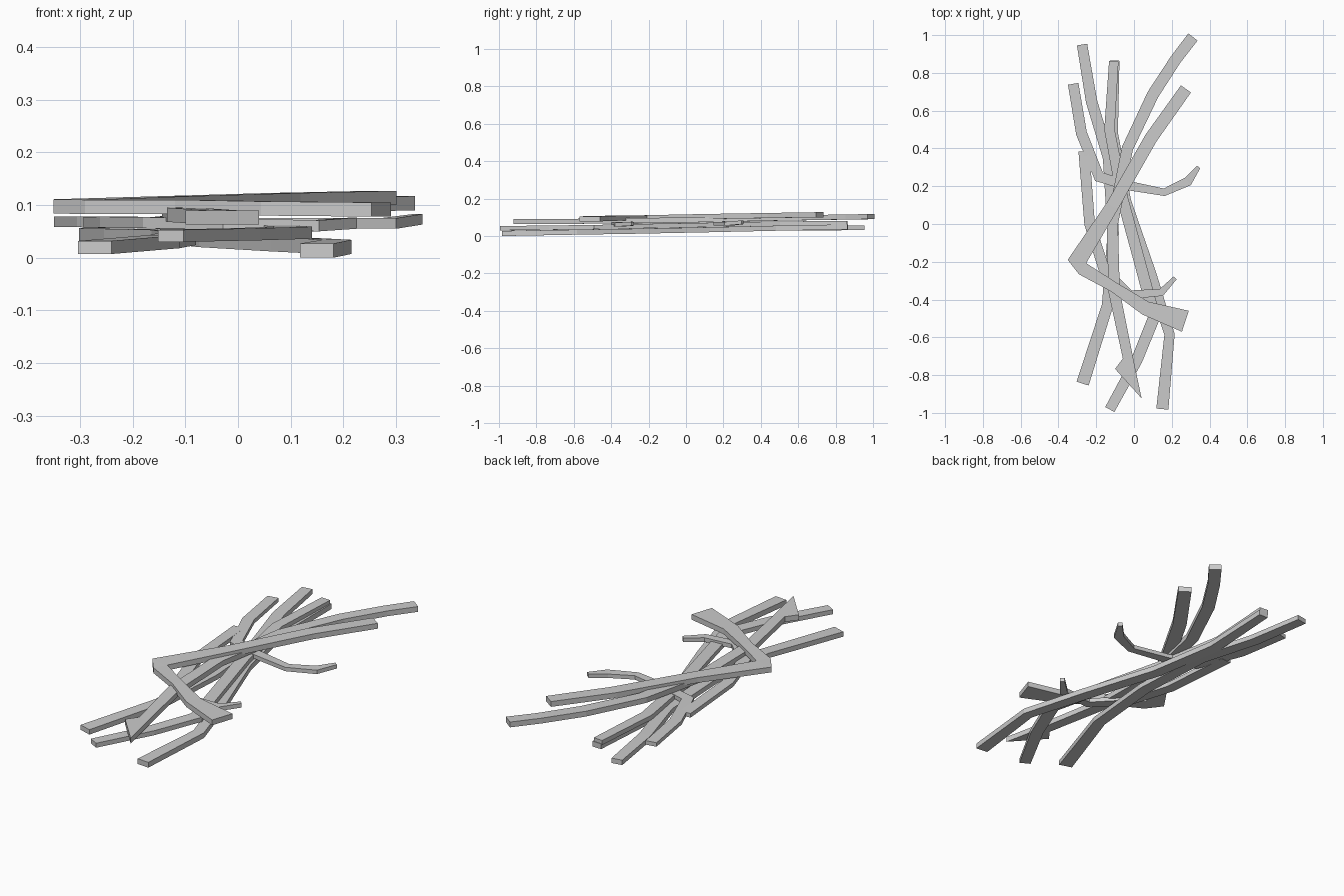
import bpy, bmesh, math
from mathutils import Vector


def stick(name, pts, thick=0.027, cuts={}):
    """Sweep a flat plank along points (x, y, z_bottom, width).
    cuts maps a point index to the angle of its cross edge in degrees."""
    bm = bmesh.new()
    rings = []
    P = [Vector(p[:2]) for p in pts]
    n = len(P)
    for i, (x, y, z, w) in enumerate(pts):
        d_in = (P[i] - P[max(i - 1, 0)]) if i else (P[1] - P[0])
        d_out = (P[i + 1] - P[i]) if i < n - 1 else d_in
        d = d_in.normalized() + d_out.normalized()
        side = Vector((-d.y, d.x)).normalized()
        if i in cuts:
            a = math.radians(cuts[i])
            side = Vector((math.cos(a), math.sin(a)))
        l, r = P[i] + side * w / 2, P[i] - side * w / 2
        rings.append([bm.verts.new(c) for c in (
            (l.x, l.y, z), (r.x, r.y, z),
            (r.x, r.y, z + thick), (l.x, l.y, z + thick))])
    for a, b in zip(rings, rings[1:]):
        for k in range(4):
            bm.faces.new((a[k], a[(k + 1) % 4], b[(k + 1) % 4], b[k]))
    bm.faces.new(rings[0])
    bm.faces.new(rings[-1])
    bmesh.ops.recalc_face_normals(bm, faces=bm.faces)
    me = bpy.data.meshes.new(name)
    bm.to_mesh(me)
    bm.free()
    ob = bpy.data.objects.new(name, me)
    bpy.context.collection.objects.link(ob)
    return ob


# Lowest layer of long sticks, front end to back end
stick("bottom_stick_right", [
    (0.15, -0.98, 0.0, 0.064), (0.188, -0.585, 0.007, 0.055),
    (0.09, -0.27, 0.012, 0.06), (-0.045, 0.12, 0.02, 0.06),
    (-0.115, 0.48, 0.028, 0.06), (-0.102, 0.865, 0.035, 0.05)])
stick("bottom_stick_left", [
    (-0.272, -0.845, 0.007, 0.067), (-0.14, -0.43, 0.018, 0.06),
    (-0.11, -0.05, 0.024, 0.06), (-0.135, 0.35, 0.028, 0.06),
    (-0.225, 0.65, 0.03, 0.06), (-0.275, 0.95, 0.031, 0.055)], 0.025)

# Middle layer
stick("middle_stick", [
    (-0.128, -0.982, 0.03, 0.055), (0.015, -0.72, 0.033, 0.06),
    (0.108, -0.49, 0.036, 0.066), (0.03, -0.2, 0.042, 0.06),
    (-0.06, 0.13, 0.048, 0.06), (-0.13, 0.5, 0.055, 0.055),
    (-0.107, 0.862, 0.057, 0.05)], 0.023)
stick("hooked_stick_back", [
    (-0.322, 0.742, 0.058, 0.056), (-0.278, 0.48, 0.058, 0.058),
    (-0.185, 0.25, 0.056, 0.06), (-0.04, 0.205, 0.055, 0.05),
    (0.16, 0.168, 0.055, 0.04), (0.285, 0.225, 0.055, 0.05),
    (0.342, 0.302, 0.063, 0.022)], 0.02)
stick("hooked_stick_front", [
    (-0.265, 0.385, 0.056, 0.058), (-0.235, 0.0, 0.057, 0.056),
    (-0.155, -0.25, 0.056, 0.06), (-0.02, -0.375, 0.054, 0.05),
    (0.145, -0.362, 0.05, 0.04), (0.218, -0.285, 0.055, 0.022)], 0.021)

# Upper layer
stick("upper_stick", [
    (-0.03, -0.845, 0.063, 0.21), (-0.03, -0.72, 0.063, 0.06),
    (-0.105, -0.36, 0.068, 0.06), (-0.115, 0.0, 0.072, 0.06),
    (-0.035, 0.4, 0.08, 0.06), (0.1, 0.685, 0.085, 0.062),
    (0.22, 0.87, 0.088, 0.06), (0.312, 0.99, 0.09, 0.062)],
    0.027, {0: 132, 1: 165})

# Topmost bent stick with sharp elbow
stick("bent_top_stick", [
    (0.275, 0.715, 0.1, 0.065), (0.09, 0.455, 0.096, 0.068),
    (-0.115, 0.095, 0.09, 0.068), (-0.303, -0.2, 0.084, 0.098),
    (-0.272, -0.237, 0.083, 0.07), (-0.105, -0.335, 0.083, 0.055),
    (0.06, -0.445, 0.08, 0.075), (0.272, -0.515, 0.078, 0.117)],
    0.027, {3: -12, 4: 57})
